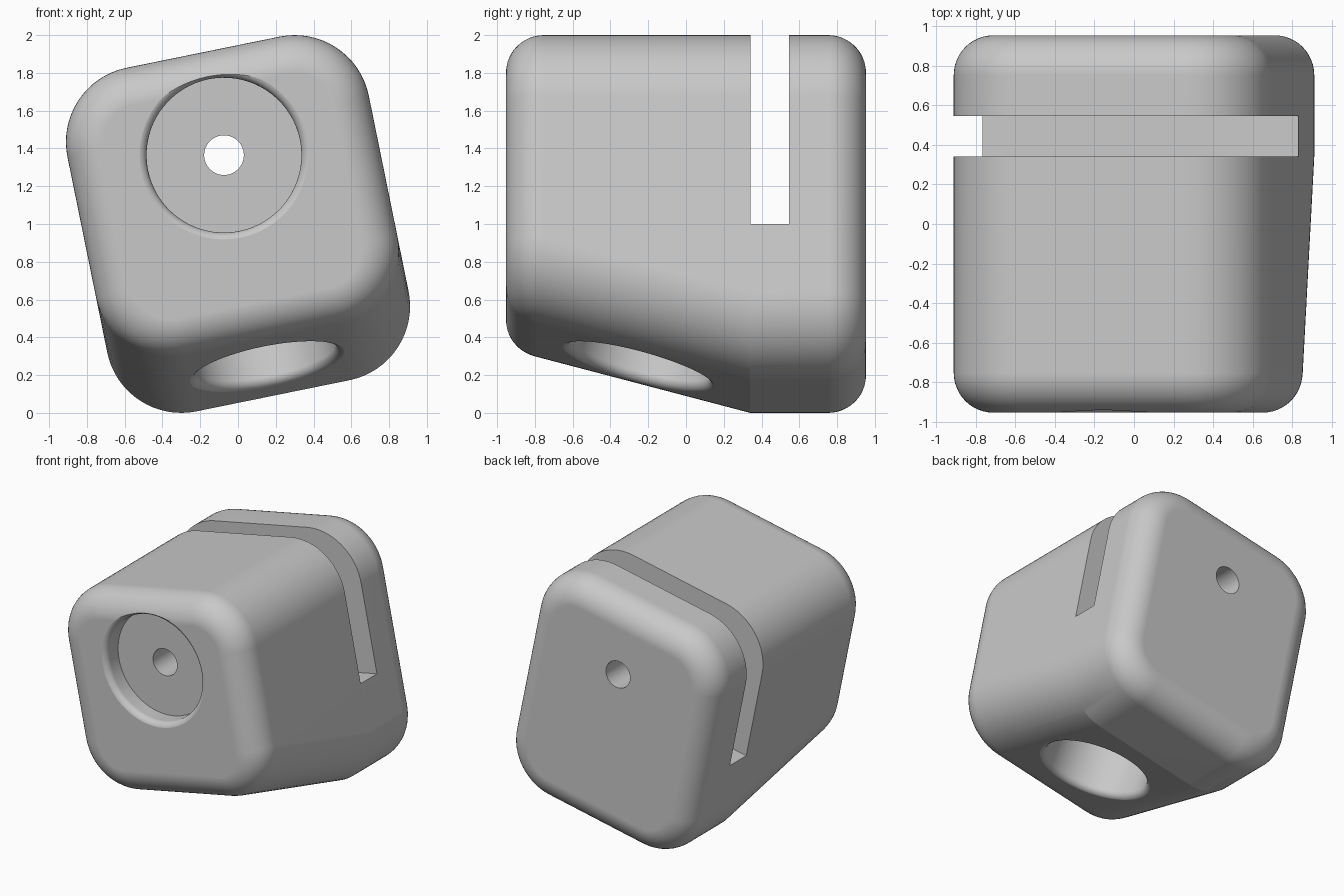
import bpy, bmesh
from math import sin, cos, tan, radians, pi, sqrt
from mathutils import Vector

old = bpy.data.objects.get("Cube")
if old:
    bpy.data.objects.remove(old, do_unlink=True)

HALF_W, HALF_H, HALF_D = 0.814, 0.928, 0.953
CORNER, ROUND = 0.4, 0.2          # long-edge radius, end-edge radius
KINK_Y, SLOPE = 0.34, radians(15)  # where the underside starts to rise
TILT = radians(11.5)

grey = bpy.data.materials.new("light grey")
grey.use_nodes = True
colour = (0.58, 0.58, 0.58, 1)
grey.diffuse_color = colour
grey.node_tree.nodes["Principled BSDF"].inputs["Base Color"].default_value = colour


def make_object(name, bm):
    bmesh.ops.recalc_face_normals(bm, faces=bm.faces)
    mesh = bpy.data.meshes.new(name)
    bm.to_mesh(mesh)
    bm.free()
    mesh.materials.append(grey)
    obj = bpy.data.objects.new(name, mesh)
    bpy.context.collection.objects.link(obj)
    return obj


def loft(name, loops):
    """Skin equal-length closed loops and cap both ends."""
    bm = bmesh.new()
    rings = [[bm.verts.new(p) for p in loop] for loop in loops]
    n = len(rings[0])
    for a, b in zip(rings, rings[1:]):
        for i in range(n):
            j = (i + 1) % n
            bm.faces.new((a[i], a[j], b[j], b[i]))
    bm.faces.new(rings[0])
    bm.faces.new(rings[-1])
    return make_object(name, bm)


def underside(y):
    return -HALF_H + max(0, KINK_Y - y) * tan(SLOPE)


def section(y, inset, bottom):
    """Rounded rectangle across the block at depth y."""
    r, cx, steps = CORNER - inset, HALF_W - CORNER, 16
    top, low = HALF_H - CORNER, bottom + r
    loop = []
    for k, (x, z) in enumerate([(cx, top), (-cx, top), (-cx, low), (cx, low)]):
        for i in range(steps + 1):
            a = (k + i / steps) * pi / 2
            loop.append((x + r * cos(a), y, z + r * sin(a)))
    return loop


# Body: rounded front end, rising underside, rounded back end
front, back = ROUND - HALF_D, HALF_D - ROUND
arc_z = underside(front) + ROUND / cos(SLOPE)
angles = [radians(7.5 * i) for i in range(13)]
loops = []
for t in reversed(angles):
    y = front - ROUND * sin(t)
    bottom = arc_z - ROUND * cos(t) if t > SLOPE else underside(y)
    loops.append(section(y, ROUND * (1 - cos(t)), bottom))
loops.append(section(KINK_Y, 0, -HALF_H))
for t in angles:
    inset = ROUND * (1 - cos(t))
    loops.append(section(back + ROUND * sin(t), inset, -HALF_H + inset))
body = loft("block_body", loops)


def drill(name, profile, start, direction):
    """Round cutter from (radius, depth) pairs, sunk along a direction."""
    loops = [[(r * cos(2 * pi * i / 72), r * sin(2 * pi * i / 72), d)
              for i in range(72)] for r, d in profile]
    obj = loft(name, loops)
    obj.data.transform(Vector(direction).to_track_quat('Z', 'Y').to_matrix().to_4x4())
    obj.location = start
    return obj


def soft_hole(radius, depth, lip=0.05):
    """Straight hole with a rounded lip."""
    steps = [radians(9 * i) for i in range(11)]
    flare = [(radius + lip * (1 - sin(t)), lip * (1 - cos(t)) - 0.002) for t in steps]
    return [(radius + lip, -0.15)] + flare + [(radius, depth)]


# Cutters: front recess, through hole, underside socket and slot
HOLE_Z, SOCKET_Y = 0.372, -0.25
slot_x, slot_low, slot_high = 1.2, -0.166, 1.2
slot = loft("slot_cutter", [
    [(-slot_x, y, slot_low), (slot_x, y, slot_low),
     (slot_x, y, slot_high), (-slot_x, y, slot_high)] for y in (0.342, 0.545)])
cutters = [
    drill("recess_cutter", soft_hole(0.41, 0.15), (0, -HALF_D, HOLE_Z), (0, 1, 0)),
    drill("pin_hole_cutter", [(0.105, 0), (0.105, 2.4)], (0, -1.2, HOLE_Z), (0, 1, 0)),
    drill("socket_cutter", soft_hole(0.38, 0.5),
          (0, SOCKET_Y, underside(SOCKET_Y)), (0, sin(SLOPE), cos(SLOPE))),
    slot,
]
bpy.context.view_layer.update()
bpy.ops.object.select_all(action='DESELECT')
bpy.context.view_layer.objects.active = body
body.select_set(True)
for cutter in cutters:
    cutter.hide_render = True
    mod = body.modifiers.new(cutter.name, 'BOOLEAN')
    mod.operation, mod.solver, mod.object = 'DIFFERENCE', 'EXACT', cutter
    bpy.ops.object.modifier_apply(modifier=mod.name)
for cutter in cutters:
    bpy.data.objects.remove(cutter, do_unlink=True)

# Smooth rounded edges, flat faces, then tilt the block
bpy.ops.object.shade_smooth_by_angle(angle=radians(13))
normals = body.modifiers.new("flat face normals", 'WEIGHTED_NORMAL')
normals.keep_sharp = True
body.rotation_euler = (0, -TILT, 0)
body.location = (0, 0, 1)
